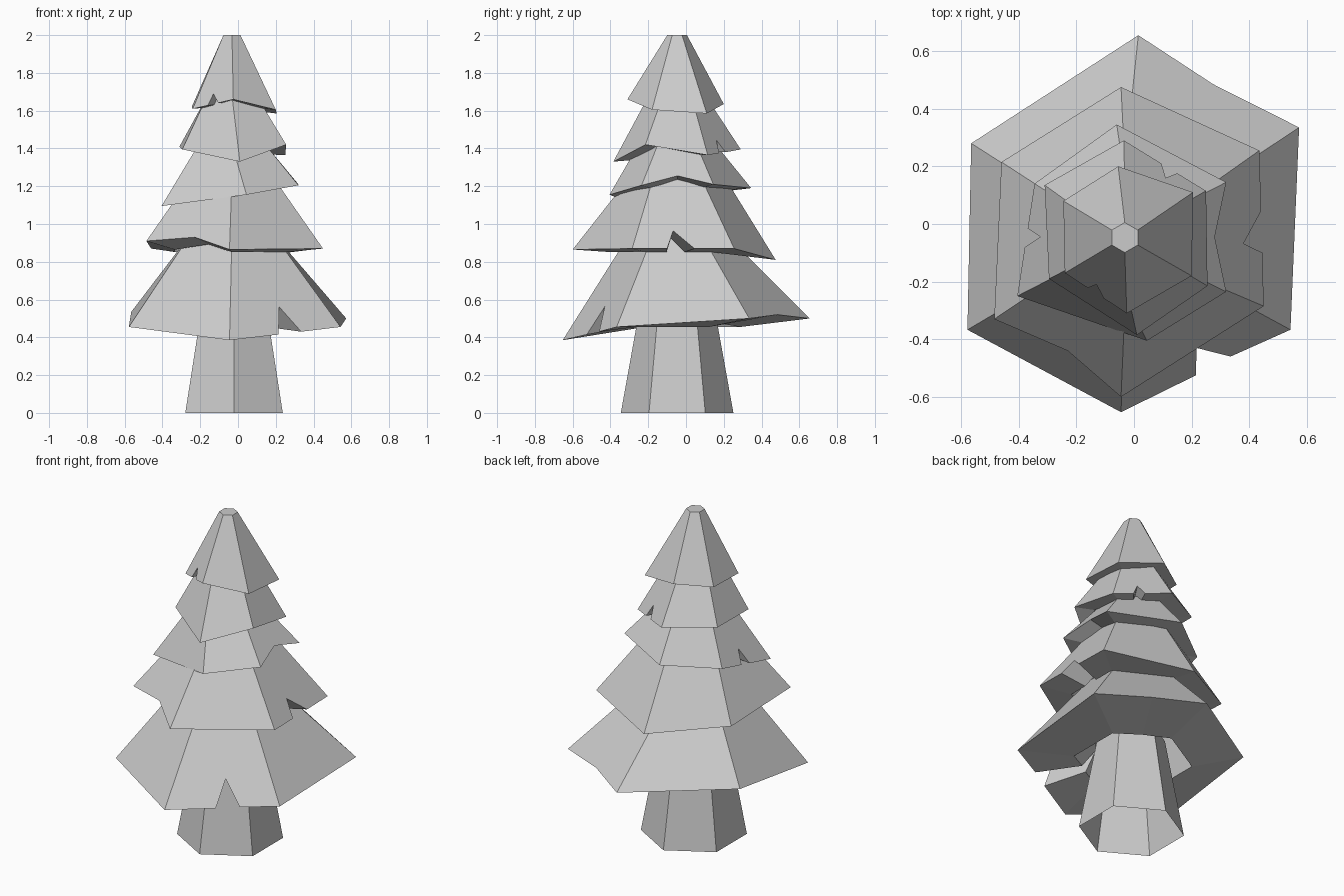
import bpy, bmesh
from math import sin, cos, radians
from mathutils import Vector
from mathutils.geometry import intersect_line_plane

if "Cube" in bpy.data.objects:
    bpy.data.objects.remove(bpy.data.objects["Cube"])

AXIS = Vector((-0.032, -0.047, 0))


def hexagon(r, z, shift=0.0):
    """Hexagon around the tree axis, first corner at the back, counter-clockwise."""
    return [Vector((AXIS.x + shift + r * cos(radians(90 + 60 * i)),
                    AXIS.y + r * sin(radians(90 + 60 * i)), z)) for i in range(6)]


def make_object(name, bm):
    bmesh.ops.recalc_face_normals(bm, faces=bm.faces)
    mesh = bpy.data.meshes.new(name)
    bm.to_mesh(mesh)
    bm.free()
    bpy.context.collection.objects.link(bpy.data.objects.new(name, mesh))


def tier(name, corners, cuts, inner, top):
    """Skirt of branches: ragged rim, sloped sides, flat top, hollow underside.
    cuts maps a side number to extra rim points (three for a notch, one for a dent);
    inner is (radius, height, how far the inner rim follows the outer rim's tilt)."""
    radius, height, follow = inner
    corners = [Vector(p) for p in corners]
    high = hexagon(*top)
    low = [Vector((p.x, p.y, height + follow * (c.z - height)))
           for p, c in zip(hexagon(radius, 0), corners)]
    roof = hexagon(top[0] * 0.85, top[1] - 0.04)
    bm = bmesh.new()
    ring = lambda pts: [bm.verts.new(p) for p in pts]
    v_rim, v_low, v_high, v_roof = ring(corners), ring(low), ring(high), ring(roof)
    for i in range(6):
        j = (i + 1) % 6
        a, b = corners[i], corners[j]
        outer = [Vector(p) for p in cuts.get(i, [])]
        if len(outer) == 3:
            # lay the notch tip on the sloped side
            mid = (high[i] + high[j]) / 2
            normal = (b - a).cross(mid - (a + b) / 2)
            tip = outer[1]
            outer[1] = intersect_line_plane(tip, tip + Vector((0, 0, 1)), (a + b) / 2, normal)
        # inner rim repeats the cut, closer to the trunk
        inside = []
        for p in outer:
            t = (p - a).dot(b - a) / (b - a).length_squared
            base, q = a.lerp(b, t), low[i].lerp(low[j], t)
            d = (p - base) * 0.8
            inside.append(q + d)
        out_v, in_v = ring(outer), ring(inside)
        o = [v_rim[i]] + out_v + [v_rim[j]]
        n = [v_low[i]] + in_v + [v_low[j]]
        bm.faces.new(o + [v_high[j], v_high[i]])
        bm.faces.new(n[::-1] + [v_roof[i], v_roof[j]])
        for k in range(len(o) - 1):
            bm.faces.new([o[k + 1], o[k], n[k], n[k + 1]])
    bm.faces.new(v_high)
    bm.faces.new(v_roof[::-1])
    make_object(name, bm)


# Trunk, open at the foot
bm = bmesh.new()
foot = [bm.verts.new(p) for p in hexagon(0.298, 0, 0.011)]
head = [bm.verts.new(p) for p in hexagon(0.19, 0.6, 0.011)]
for i in range(6):
    j = (i + 1) % 6
    bm.faces.new([foot[i], foot[j], head[j], head[i]])
bm.faces.new(head)
make_object("trunk", bm)

# Branch tiers, bottom to top
tier("branches_1",
     [(0.015, 0.655, 0.50), (-0.565, 0.28, 0.535), (-0.578, -0.367, 0.455),
      (-0.045, -0.653, 0.385), (0.543, -0.367, 0.455), (0.573, 0.335, 0.50)],
     {3: [(0.215, -0.525, 0.415), (0.217, -0.43, 0.595), (0.335, -0.46, 0.43)],
      5: [(0.275, 0.485, 0.52)]},
     (0.335, 0.455, 0), (0.25, 0.95))
tier("branches_2",
     [(-0.045, 0.475, 0.81), (-0.46, 0.215, 0.87), (-0.485, -0.33, 0.91),
      (-0.045, -0.60, 0.865), (0.45, -0.285, 0.87), (0.435, 0.255, 0.87)],
     {2: [(-0.23, -0.44, 0.93)],
      4: [(0.446, -0.10, 0.87), (0.38, -0.068, 0.97), (0.441, 0.045, 0.87)]},
     (0.35, 0.845, 0.3), (0.25, 1.25))
tier("branches_3",
     [(-0.06, 0.345, 1.19), (-0.345, 0.14, 1.165), (-0.405, -0.25, 1.095),
      (0.045, -0.405, 1.155), (0.32, -0.235, 1.205), (0.32, 0.145, 1.21)],
     {1: [(-0.369, -0.015, 1.137), (-0.325, -0.045, 1.22), (-0.379, -0.08, 1.125)],
      4: [(0.28, -0.045, 1.255)]},
     (0.25, 1.17, 0.5), (0.205, 1.42))
tier("branches_4",
     [(-0.035, 0.29, 1.395), (-0.31, 0.135, 1.41), (-0.295, -0.19, 1.395),
      (0.01, -0.385, 1.33), (0.255, -0.215, 1.42), (0.25, 0.115, 1.365)],
     {5: [(0.15, 0.176, 1.375), (0.11, 0.16, 1.43), (0.095, 0.21, 1.38)]},
     (0.22, 1.38, 0.8), (0.15, 1.68))
tier("branches_5",
     [(-0.055, 0.20, 1.635), (-0.245, 0.08, 1.62), (-0.24, -0.17, 1.61),
      (-0.025, -0.31, 1.66), (0.20, -0.18, 1.605), (0.205, 0.11, 1.585)],
     {2: [(-0.16, -0.222, 1.628), (-0.13, -0.21, 1.695), (-0.105, -0.258, 1.641)]},
     (0.165, 1.64, 0.8), (0.052, 2.0))
